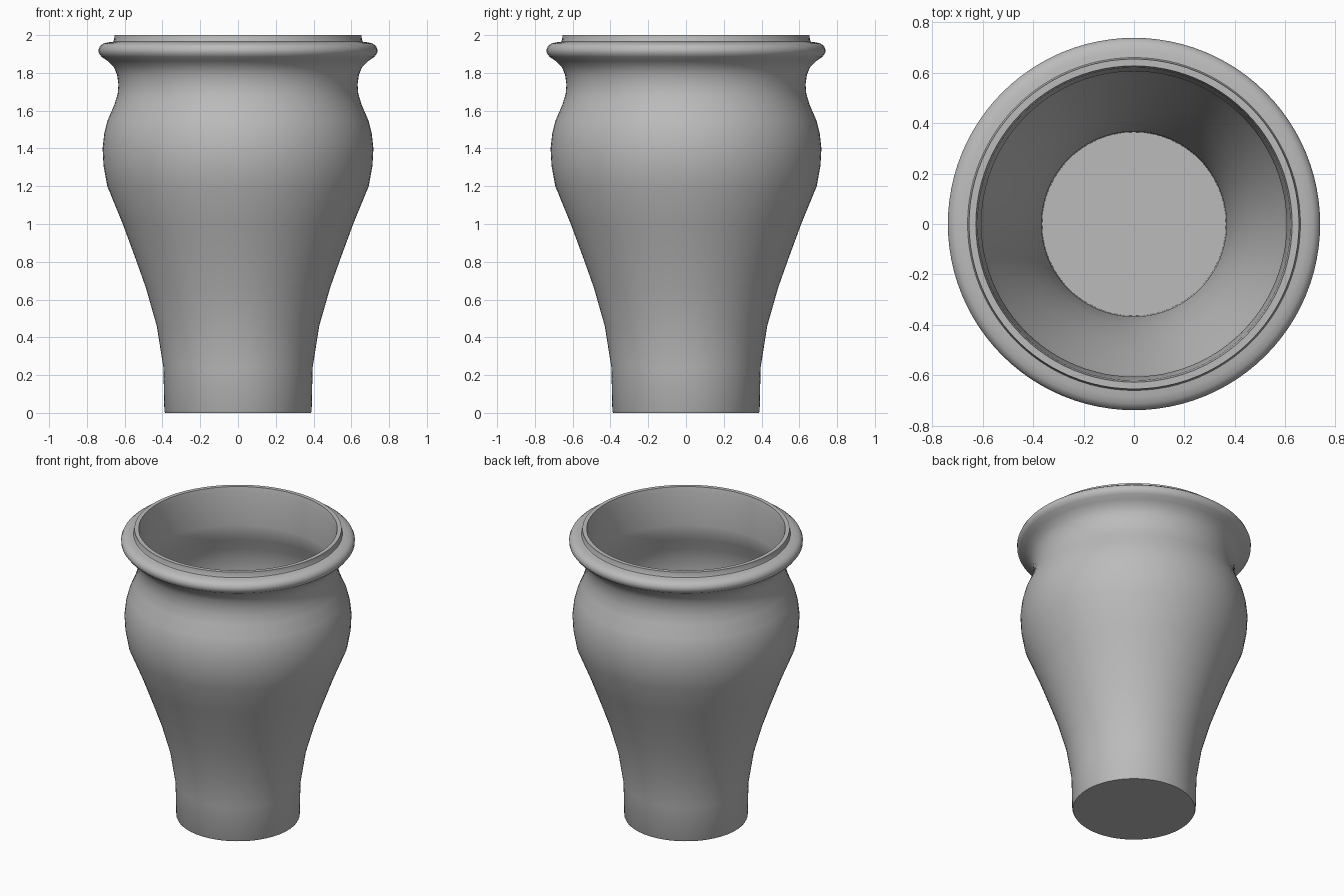
import bpy, bmesh, math

if "Cube" in bpy.data.objects:
    bpy.data.objects.remove(bpy.data.objects["Cube"], do_unlink=True)

SIDES = 96

clay = bpy.data.materials.new("grey_clay")
clay.use_nodes = True
clay.diffuse_color = (0.5, 0.5, 0.5, 1)
clay.node_tree.nodes["Principled BSDF"].inputs["Base Color"].default_value = (0.5, 0.5, 0.5, 1)


def lathe(name, profile, material):
    """Spin a radius/height profile around z; both ends lie on the axis."""
    bm = bmesh.new()
    verts = [bm.verts.new((r, 0, z)) for r, z in profile]
    edges = [bm.edges.new(pair) for pair in zip(verts, verts[1:])]
    bmesh.ops.spin(bm, geom=verts + edges, cent=(0, 0, 0), axis=(0, 0, 1),
                   angle=math.tau, steps=SIDES, use_merge=True)
    bmesh.ops.remove_doubles(bm, verts=bm.verts, dist=0.0005)
    bmesh.ops.recalc_face_normals(bm, faces=bm.faces)
    mesh = bpy.data.meshes.new(name)
    bm.to_mesh(mesh)
    bm.free()
    mesh.materials.append(material)
    obj = bpy.data.objects.new(name, mesh)
    bpy.context.collection.objects.link(obj)
    bpy.ops.object.select_all(action="DESELECT")
    obj.select_set(True)
    bpy.context.view_layer.objects.active = obj
    bpy.ops.object.shade_smooth_by_angle(angle=math.radians(35))
    return obj


# Outside of the body, from the foot up to the neck
body = [(0.39, 0.01), (0.395, 0.24), (0.43, 0.46), (0.487, 0.66), (0.54, 0.81),
        (0.61, 1.0), (0.692, 1.2), (0.712, 1.31), (0.717, 1.4), (0.708, 1.48),
        (0.69, 1.55), (0.655, 1.63), (0.637, 1.69), (0.633, 1.74)]
# Rolled rim with a small raised collar around the mouth
rim = [(0.64, 1.79), (0.657, 1.83), (0.69, 1.863), (0.722, 1.885), (0.737, 1.905),
       (0.738, 1.925), (0.73, 1.943), (0.712, 1.956), (0.685, 1.962), (0.66, 1.965),
       (0.656, 1.975), (0.654, 2.0), (0.627, 2.0), (0.62, 1.965)]
# Inside wall runs parallel to the outside, down to a flat floor
WALL = 0.028
inside = [(r - WALL, z) for r, z in reversed(body) if z > 0.1]
floor = [(0.364, 0.04), (0, 0.04)]

lathe("vase", [(0, 0), (0.385, 0)] + body + rim + inside + floor, clay)
